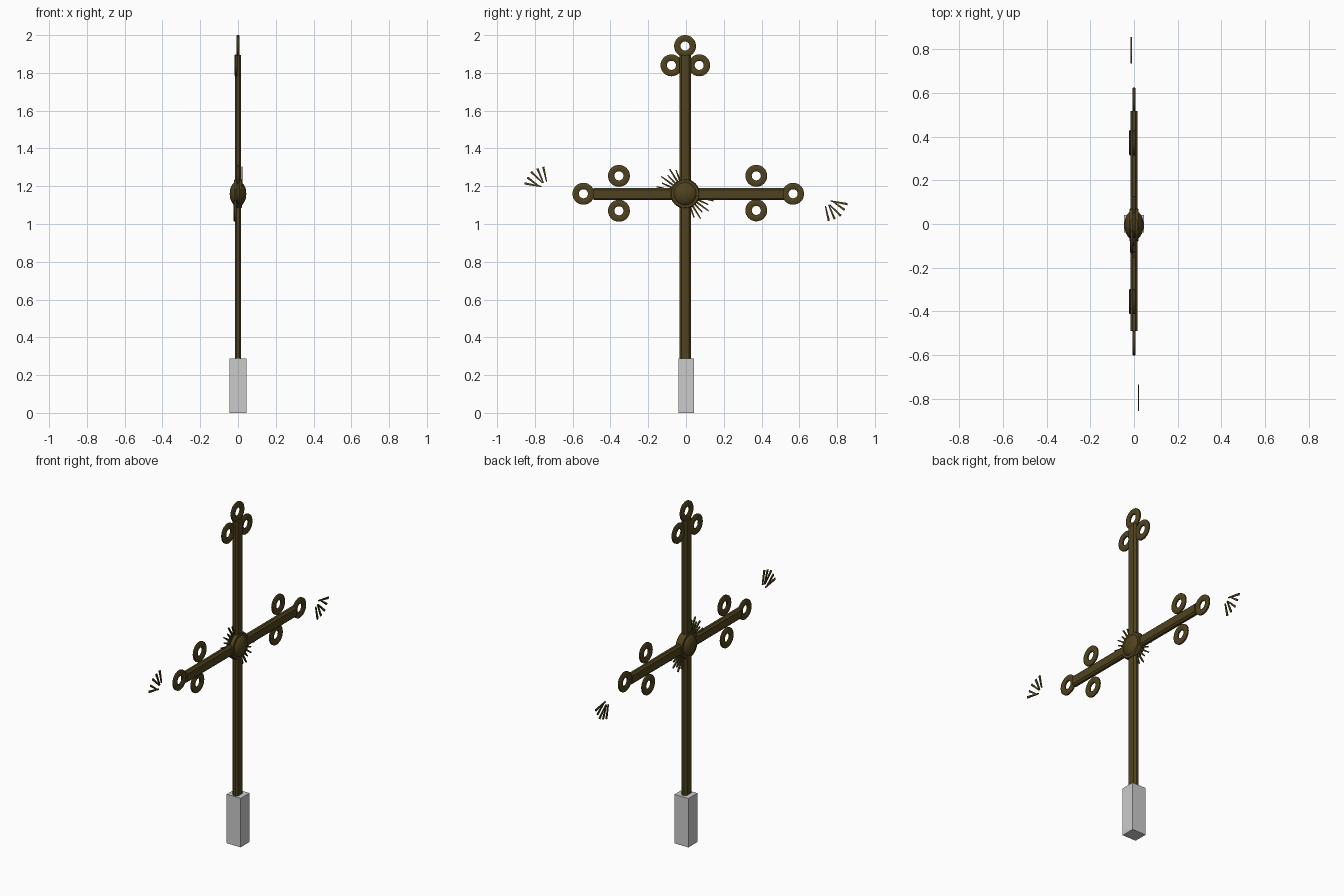
import bpy, bmesh
from math import sin, cos, pi, radians
from mathutils import Vector

if "Cube" in bpy.data.objects:
    bpy.data.objects.remove(bpy.data.objects["Cube"])

bronze = bpy.data.materials.new("dark_bronze")
bronze.diffuse_color = (0.08, 0.055, 0.013, 1)
bronze.use_nodes = True
bronze.node_tree.nodes["Principled BSDF"].inputs["Base Color"].default_value = bronze.diffuse_color
CY, CZ = -0.005, 1.16          # centre of the crossing


def finish(name, bm, mat=bronze, smooth=False):
    bmesh.ops.recalc_face_normals(bm, faces=bm.faces)
    me = bpy.data.meshes.new(name)
    bm.to_mesh(me)
    bm.free()
    ob = bpy.data.objects.new(name, me)
    bpy.context.collection.objects.link(ob)
    if mat:
        me.materials.append(mat)
    if smooth:
        bpy.ops.object.select_all(action='DESELECT')
        ob.select_set(True)
        bpy.context.view_layer.objects.active = ob
        bpy.ops.object.shade_smooth_by_angle(angle=radians(40))
    return ob


def box(name, lo, hi, mat=bronze, bevel_axis=None, bevel=0.01):
    bm = bmesh.new()
    bmesh.ops.create_cube(bm, size=1)
    for v in bm.verts:
        v.co = Vector([(a + b) / 2 + c * (b - a) for a, b, c in zip(lo, hi, v.co)])
    if bevel_axis is not None:   # chamfer only the long edges
        edges = [e for e in bm.edges
                 if abs((e.verts[0].co - e.verts[1].co)[bevel_axis]) > 1e-4]
        bmesh.ops.bevel(bm, geom=edges, offset=bevel, segments=1, affect='EDGES')
    return finish(name, bm, mat)


def ring(name, x, y, z, outer=0.058, inner=0.024, half=0.008, n=32):
    # flat washer with softly chamfered faces, lathed around X
    bm = bmesh.new()
    c = 0.005
    prof = [(inner, -half * .5), (inner + c, -half), (outer - c, -half), (outer, -half * .5),
            (outer, half * .5), (outer - c, half), (inner + c, half), (inner, half * .5)]
    loops = [[bm.verts.new((x + h, y + r * cos(2 * pi * i / n), z + r * sin(2 * pi * i / n)))
              for r, h in prof] for i in range(n)]
    m = len(prof)
    for i in range(n):
        a, b = loops[i], loops[(i + 1) % n]
        for j in range(m):
            k = (j + 1) % m
            bm.faces.new((a[j], a[k], b[k], b[j]))
    return finish(name, bm, smooth=True)


def rays(name, x, segs, w0=0.006, w1=0.003, t=0.004):
    # tapered thin spikes from (y, z) base to (y, z) tip
    bm = bmesh.new()
    for y0, z0, y1, z1 in segs:
        d = Vector((0, y1 - y0, z1 - z0)).normalized()
        s = Vector((0, -d.z, d.y))
        ends = []
        for (y, z, w) in ((y0, z0, w0), (y1, z1, w1)):
            p = Vector((x, y, z))
            ends.append([bm.verts.new(p + s * w * a + Vector((t * b, 0, 0)))
                         for a, b in ((-1, -1), (1, -1), (1, 1), (-1, 1))])
        a, b = ends
        bm.faces.new(a)
        bm.faces.new(b)
        for i in range(4):
            j = (i + 1) % 4
            bm.faces.new((a[i], a[j], b[j], b[i]))
    return finish(name, bm)


# stone block and the two bars
box("base_block", (-0.045, -0.04, 0), (0.045, 0.042, 0.287), mat=None)
box("upright_bar", (-0.017, -0.035, 0.25), (0.017, 0.027, 1.895), bevel_axis=2)
box("cross_bar", (-0.017, -0.49, 1.126), (0.017, 0.518, 1.19), bevel_axis=1)

# rings: trefoil on top, arm ends, and pairs along the arms
for name, x, y, z in (("top_ring", 0, -0.005, 1.942),
                      ("top_left_ring", -0.01, -0.077, 1.84),
                      ("top_right_ring", 0, 0.07, 1.84),
                      ("left_end_ring", 0, -0.543, CZ),
                      ("right_end_ring", 0, 0.567, CZ),
                      ("left_upper_ring", 0, -0.355, 1.255),
                      ("left_lower_ring", -0.015, -0.355, 1.07),
                      ("right_upper_ring", 0, 0.372, 1.255),
                      ("right_lower_ring", -0.015, 0.372, 1.072)):
    ring(name, x, y, z)

# domed boss with rim at the crossing
bm = bmesh.new()
bmesh.ops.create_uvsphere(bm, u_segments=32, v_segments=16, radius=1)
for v in bm.verts:
    v.co = Vector((v.co.z * 0.044, CY + v.co.x * 0.068, CZ + v.co.y * 0.068))
finish("centre_boss", bm, smooth=True)
ring("boss_rim", 0, CY, CZ, outer=0.078, inner=0.05, half=0.021)

# bursts around the boss, in two opposite quadrants
for name, start in (("upper_burst", 100), ("lower_burst", 280)):
    segs = []
    for i in range(7):
        a = radians(start + 11 * i)
        r = 0.155 if i % 2 == 0 else 0.135
        segs.append((CY + 0.06 * cos(a), CZ + 0.06 * sin(a), CY + r * cos(a), CZ + r * sin(a)))
    rays(name, 0, segs)

# detached bursts beyond the arm ends (point mirrored)
fan = [(0.765, -0.038, 0.855, -0.055), (0.775, -0.038, 0.84, -0.086),
       (0.76, -0.058, 0.82, -0.117), (0.755, -0.058, 0.787, -0.134),
       (0.738, -0.064, 0.756, -0.143)]
for name, s, x in (("right_outer_burst", 1, -0.013), ("left_outer_burst", -1, 0.021)):
    rays(name, x, [(s * a, CZ + s * b, s * c, CZ + s * d) for a, b, c, d in fan],
         w0=0.003, w1=0.006, t=0.003)
